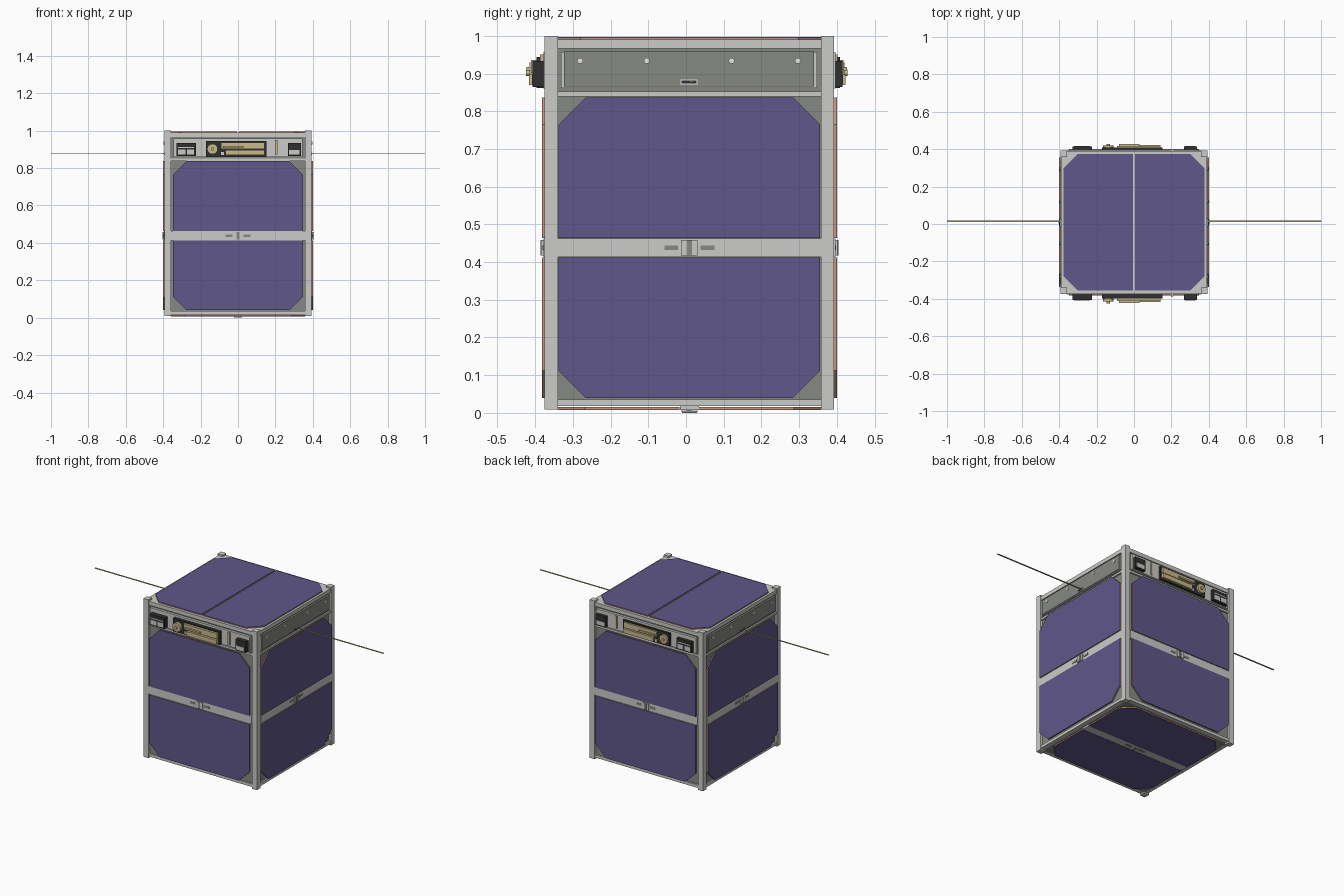
import bpy, bmesh, math
from mathutils import Vector

if "Cube" in bpy.data.objects:
    bpy.data.objects.remove(bpy.data.objects["Cube"])

def mat(name, r, g, b):
    m = bpy.data.materials.new(name)
    m.diffuse_color = (r, g, b, 1)
    m.use_nodes = True
    m.node_tree.nodes["Principled BSDF"].inputs["Base Color"].default_value = m.diffuse_color
    return m

SOLAR = mat("solar purple", 0.115, 0.096, 0.255)
ALU = mat("light aluminium", 0.60, 0.60, 0.58)
GREY = mat("dark grey", 0.24, 0.255, 0.225)
COPPER = mat("copper board", 0.62, 0.30, 0.18)
BLACK = mat("black", 0.03, 0.03, 0.03)
TAN = mat("tan", 0.58, 0.48, 0.26)
WHITE = mat("white", 0.8, 0.8, 0.8)

CY = 0.009            # body centre in y
HX, HY = 0.393, 0.384  # half sizes to the outer rail faces

# Each side maps (u across, v up, w outward from the rail face) to the world
SIDES = {
    "front": lambda u, v, w: (u, CY - HY - w, v),
    "back": lambda u, v, w: (u, CY + HY + w, v),
    "right": lambda u, v, w: (HX + w, CY + u, v),
    "left": lambda u, v, w: (-HX - w, CY + u, v),
    "bottom": lambda u, v, w: (u, CY + v, 0.015 - w),
    "top": lambda u, v, w: (v, CY + u, 0.99 + w),
}

def slab(name, side, pts, w0, w1, m):
    """Extrude an outline outward from w0 to w1 on one side of the body."""
    f = SIDES[side]
    bm = bmesh.new()
    lo = [bm.verts.new(f(u, v, w0)) for u, v in pts]
    hi = [bm.verts.new(f(u, v, w1)) for u, v in pts]
    n = len(pts)
    bm.faces.new(lo[::-1])
    bm.faces.new(hi)
    for i in range(n):
        j = (i + 1) % n
        bm.faces.new((lo[i], lo[j], hi[j], hi[i]))
    bmesh.ops.recalc_face_normals(bm, faces=bm.faces)
    me = bpy.data.meshes.new(name)
    bm.to_mesh(me)
    bm.free()
    me.materials.append(m)
    ob = bpy.data.objects.new(f"{side}_{name}", me)
    bpy.context.collection.objects.link(ob)
    return ob

def rect(u0, u1, v0, v1):
    return [(u0, v0), (u1, v0), (u1, v1), (u0, v1)]

def circle(u, v, r, n=24):
    return [(u + r * math.cos(2 * math.pi * i / n), v + r * math.sin(2 * math.pi * i / n)) for i in range(n)]

def panel(hu, va, vb, c):
    """Half panel: straight edge at va, clipped corners at vb."""
    d = c if vb > va else -c
    return [(-hu, va), (hu, va), (hu, vb - d), (hu - c, vb), (c - hu, vb), (-hu, vb - d)]

def solar(side, hu, va, vb, c, w, t=0.006):
    slab("panel_board", side, panel(hu, va, vb, c), w, w + t, COPPER)
    slab("solar_cells", side, panel(hu, va, vb, c), w + t, w + t + 0.0015, SOLAR)

def strip(side, hu, v, w):
    """Divider bar with a centre catch and two slots."""
    slab("divider_bar", side, rect(-hu, hu, v - 0.025, v + 0.025), w - 0.015, w + 0.003, ALU)
    slab("catch_base", side, rect(-0.022, 0.022, v - 0.021, v + 0.021), w, w + 0.009, ALU)
    slab("catch", side, rect(-0.007, 0.007, v - 0.02, v + 0.02), w, w + 0.011, GREY)
    for s in (-1, 1):
        a, b = sorted((s * 0.03, s * 0.066))
        slab("slot", side, rect(a, b, v - 0.006, v + 0.006), w, w + 0.005, GREY)

# Core body and corner rails
slab("core", "bottom", rect(-HX + 0.014, HX - 0.014, -HY + 0.014, HY - 0.014), -0.835, -0.004, GREY)
for sx in (-1, 1):
    for sy in (-1, 1):
        x0, x1 = sorted((sx * HX, sx * (HX - 0.035)))
        y0, y1 = sorted((sy * HY, sy * (HY - 0.035)))
        slab("corner_rail", "bottom", rect(x0, x1, y0, y1), -0.985, 0.006, ALU)

# Four walls: solar panels, divider, cross bars
for side in ("front", "back", "right", "left"):
    hu = 0.357 if side in ("front", "back") else 0.349
    solar(side, 0.347, 0.412, 0.04, 0.072, 0.0)
    solar(side, 0.347, 0.464, 0.837, 0.072, 0.0)
    strip(side, hu, 0.438, 0.0)
    for v0, v1 in ((0.018, 0.036), (0.839, 0.852), (0.966, 0.99)):
        slab("cross_bar", side, rect(-hu, hu, v0, v1), -0.03, -0.004, ALU)

# Antenna housings on the two x walls
for side in ("right", "left"):
    slab("antenna_housing", side, rect(-0.349, 0.349, 0.85, 0.967), -0.06, -0.012, GREY)
    slab("antenna_trim", side, rect(-0.341, 0.339, 0.862, 0.957), -0.012, -0.004, ALU)
    slab("antenna_cover", side, rect(-0.333, 0.331, 0.866, 0.958), -0.012, 0.0, GREY)
    for u in (-0.29, -0.113, 0.112, 0.288):
        slab("screw", side, circle(u, 0.934, 0.008, 12), 0.0, 0.004, WHITE)
    slab("slot_rim", side, rect(-0.024, 0.022, 0.871, 0.884), 0.0, 0.003, WHITE)
    slab("slot_opening", side, rect(-0.021, 0.019, 0.874, 0.881), 0.003, 0.005, BLACK)
    slab("antenna", side, rect(0.001, 0.009, 0.878, 0.8815), 0.0, 1.0 - HX, TAN)

# Instrument bays on the two y walls; k scales how far the parts stand out
for side, k in (("front", 1.0), ("back", 0.7)):
    slab("bay_back", side, rect(-0.357, 0.357, 0.85, 0.967), -0.06, -0.012, GREY)
    slab("bay_plate", side, rect(-0.345, 0.345, 0.86, 0.957), -0.012, 0.003, ALU)
    # left connector
    slab("left_connector", side, rect(-0.33, -0.225, 0.865, 0.933), 0.0, 0.032 * k, BLACK)
    for r in ((-0.32, -0.28, 0.872, 0.9), (-0.272, -0.234, 0.872, 0.9), (-0.32, -0.234, 0.908, 0.914)):
        slab("connector_pad", side, rect(*r), 0.032 * k, 0.034 * k, ALU)
    # centre board with round port and socket
    slab("centre_board", side, rect(-0.172, 0.152, 0.862, 0.944), 0.0, 0.022 * k, BLACK)
    slab("round_port", side, circle(-0.137, 0.902, 0.028), 0.0, 0.04 * k, TAN)
    slab("port_pin", side, circle(-0.137, 0.902, 0.009, 12), 0.0, 0.05 * k, TAN)
    slab("lower_socket", side, rect(-0.068, 0.142, 0.87, 0.897), 0.0, 0.042 * k, TAN)
    slab("upper_socket", side, rect(-0.09, 0.142, 0.902, 0.936), 0.0, 0.036 * k, TAN)
    slab("socket_key", side, rect(-0.08, 0.03, 0.908, 0.918), 0.0, 0.048 * k, TAN)
    slab("small_pad", side, rect(-0.09, -0.074, 0.87, 0.886), 0.0, 0.03 * k, ALU)
    # slim bar
    slab("slim_bar", side, rect(0.199, 0.211, 0.872, 0.95), 0.0, 0.012 * k, TAN)
    # right connector
    slab("right_connector", side, rect(0.266, 0.336, 0.865, 0.933), 0.0, 0.032 * k, BLACK)
    slab("connector_pad", side, rect(0.273, 0.329, 0.872, 0.897), 0.032 * k, 0.034 * k, ALU)

# Top: light plate with two cells split along y
slab("plate", "top", rect(-0.37, 0.37, -0.378, 0.378), -0.03, 0.0, ALU)
for s in (-1, 1):
    solar("top", 0.364, s * 0.005, s * 0.376, 0.075, 0.0, 0.005)

# Bottom: two panels with a divider along x
for s in (-1, 1):
    solar("bottom", 0.357, s * 0.026, s * 0.349, 0.072, 0.0, 0.006)
strip("bottom", 0.357, 0.0, 0.004)
